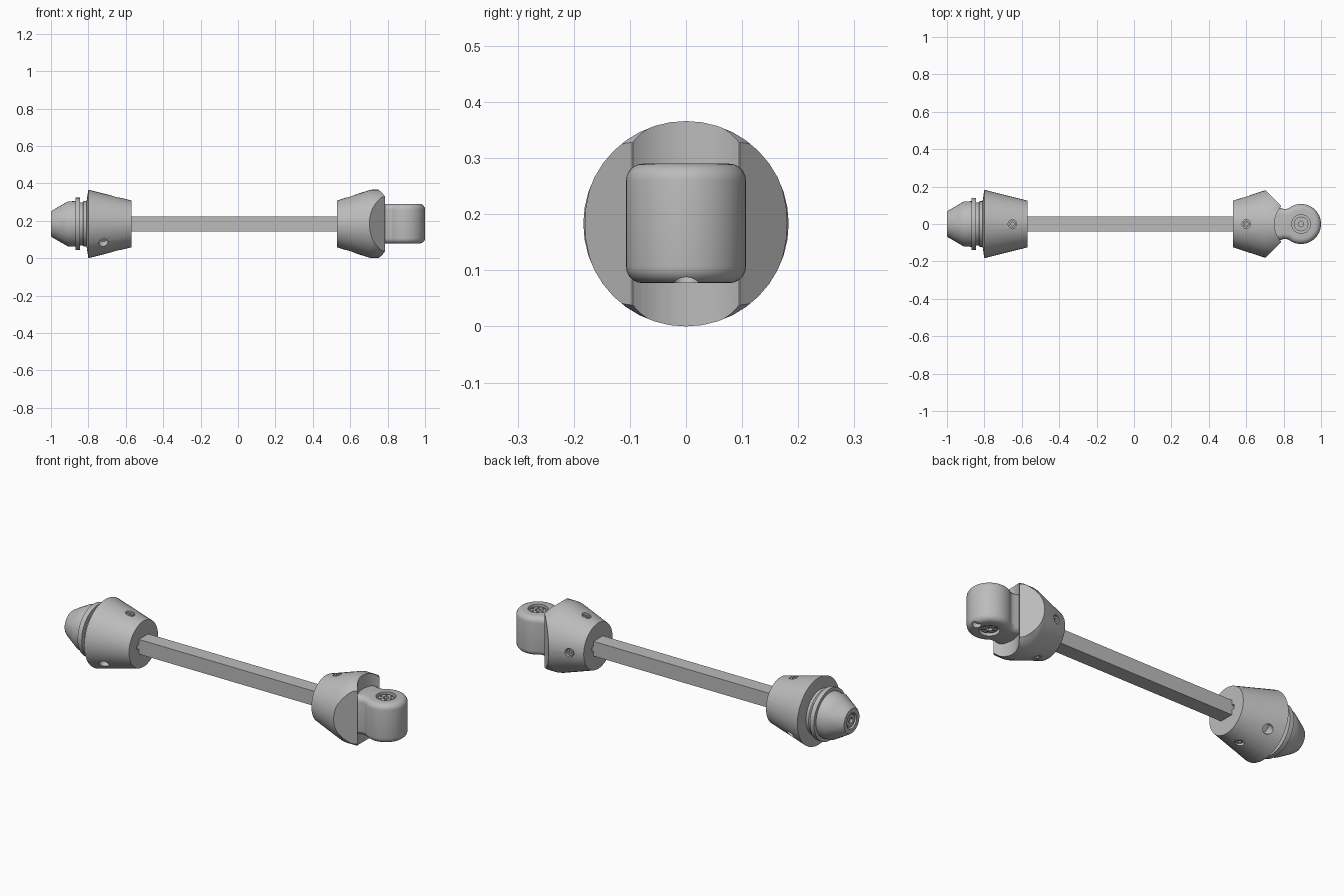
import bpy, bmesh, math
from mathutils import Vector, Matrix

AXIS = 0.183  # height of the main axis
scene = bpy.context.scene
if "Cube" in bpy.data.objects:
    bpy.data.objects.remove(bpy.data.objects["Cube"], do_unlink=True)

grey = bpy.data.materials.new("machined_grey")
grey.use_nodes = True
GREY = (0.5, 0.5, 0.5, 1)
grey.diffuse_color = GREY
grey.node_tree.nodes["Principled BSDF"].inputs["Base Color"].default_value = GREY


def finish(bm, name):
    bmesh.ops.remove_doubles(bm, verts=bm.verts, dist=1e-5)
    bmesh.ops.recalc_face_normals(bm, faces=bm.faces)
    mesh = bpy.data.meshes.new(name)
    bm.to_mesh(mesh)
    bm.free()
    mesh.materials.append(grey)
    obj = bpy.data.objects.new(name, mesh)
    scene.collection.objects.link(obj)
    return obj


def lathe(name, profile, steps=40):
    """Spin (x, radius) points around the main axis."""
    bm = bmesh.new()
    verts = [bm.verts.new((x, 0, AXIS + r)) for x, r in profile]
    edges = [bm.edges.new(pair) for pair in zip(verts, verts[1:])]
    bmesh.ops.spin(bm, geom=verts + edges, cent=(0, 0, AXIS), axis=(1, 0, 0),
                   angle=math.tau, steps=steps)
    return finish(bm, name)


def cylinder(name, centre, direction, radius, length, sides=24, stretch=1):
    bm = bmesh.new()
    turn = Vector(direction).to_track_quat('Z', 'X').to_matrix().to_4x4()
    place = Matrix.Translation(centre) @ turn @ Matrix.Diagonal((1, stretch, 1, 1))
    bmesh.ops.create_cone(bm, cap_ends=True, segments=sides, radius1=radius,
                          radius2=radius, depth=length, matrix=place)
    return finish(bm, name)


def box(name, centre, size):
    bm = bmesh.new()
    bmesh.ops.create_cube(bm, size=1, matrix=Matrix.Translation(centre)
                          @ Matrix.Diagonal((*size, 1)))
    return finish(bm, name)


def prism(name, outline, low, high, rounding=0):
    """Extrude an (x, y) outline upwards, rounding its rims."""
    bm = bmesh.new()
    face = bm.faces.new([bm.verts.new((x, y, low)) for x, y in outline])
    new = bmesh.ops.extrude_face_region(bm, geom=[face])["geom"]
    bmesh.ops.translate(bm, verts=[v for v in new if isinstance(v, bmesh.types.BMVert)],
                        vec=(0, 0, high - low))
    if rounding:
        rims = [e for e in bm.edges if abs(e.verts[0].co.z - e.verts[1].co.z) < 1e-6]
        bmesh.ops.bevel(bm, geom=rims, offset=rounding, segments=5, profile=0.5,
                        affect='EDGES')
    return finish(bm, name)


def cut(obj, cutters):
    for cutter in cutters:
        mod = obj.modifiers.new("cut", 'BOOLEAN')
        mod.operation, mod.solver, mod.object = 'DIFFERENCE', 'EXACT', cutter
        with bpy.context.temp_override(object=obj, active_object=obj):
            bpy.ops.object.modifier_apply(modifier=mod.name)
        bpy.data.objects.remove(cutter, do_unlink=True)


def at(x, direction, radius):
    return Vector((x, 0, AXIS)) + Vector(direction).normalized() * radius


def set_screw(name, body, x, direction, surface):
    """Sunken grub screw with a hexagonal socket."""
    cut(body, [cylinder("hole", at(x, direction, surface), direction, 0.023, 0.05)])
    screw = cylinder(name, at(x, direction, surface - 0.02), direction, 0.018, 0.03)
    cut(screw, [cylinder("socket", at(x, direction, surface), direction, 0.01, 0.03, 6)])


UP, DOWN, BACK = (0, 0, 1), (0, 0, -1), (0, 1, 0)

# Square bar
box("square_bar", (-0.02, 0, AXIS), (1.17, 0.08, 0.08))

# Tapered collar with side holes and grub screws
collar = lathe("tapered_collar", [(-0.81, 0), (-0.81, 0.12), (-0.80, 0.183),
                                  (-0.57, 0.125), (-0.57, 0)])
cut(collar, [box("key_slot", (-0.57, 0, AXIS), (0.08, 0.11, 0.024))])
for side in (-1, 1):
    d = (0, side * 0.78, -0.62)
    cut(collar, [cylinder("hole", at(-0.72, d, 0.16), d, 0.025, 0.08)])
set_screw("collar_top_screw", collar, -0.65, UP, 0.145)
set_screw("collar_bottom_screw", collar, -0.65, DOWN, 0.145)

# Stepped nose with flange and six notches
nose = lathe("stepped_nose", [(-1, 0), (-1, 0.066), (-0.99, 0.074), (-0.91, 0.12),
                              (-0.87, 0.122), (-0.87, 0.14), (-0.845, 0.14),
                              (-0.845, 0.115), (-0.83, 0.115), (-0.825, 0.122),
                              (-0.80, 0.122), (-0.80, 0)])
for i in range(6):
    a = math.tau * i / 6
    d = Vector((0, -math.cos(a), math.sin(a)))
    notch = cylinder("notch", (0, 0, 0), UP, 0.022, 0.06, 20, 1.6)
    side = Vector((1, 0, 0)).cross(d)
    basis = Matrix(((1, 0, 0), side, d)).transposed().to_4x4()
    notch.data.transform(Matrix.Translation(at(-0.95, d, 0.106)) @ basis)
    cut(nose, [notch])
cut(nose, [cylinder("bore", (-1, 0, AXIS), (1, 0, 0), 0.042, 0.04)])
end_screw = cylinder("nose_end_screw", (-0.985, 0, AXIS), (1, 0, 0), 0.034, 0.02)
cut(end_screw, [cylinder("socket", (-0.995, 0, AXIS), (1, 0, 0), 0.018, 0.03, 6)])

# Fork body: angled flats on both sides and a hollow for the knuckle
fork = lathe("fork_body", [(0.53, 0), (0.53, 0.125), (0.70, 0.180), (0.715, 0.183),
                           (0.768, 0.183), (0.787, 0.174), (0.787, 0)])
for side in (-1, 1):
    wedge = [(0.66, 0.223), (0.80, 0.083), (0.80, 0.3), (0.66, 0.3)]
    cut(fork, [prism("flat", [(x, side * y) for x, y in wedge], -0.1, 0.5)])
cut(fork, [cylinder("hollow", (0.893, 0, AXIS), UP, 0.142, 0.6, 64),
           box("key_slot", (0.53, 0, AXIS), (0.08, 0.11, 0.024))])
for name, d in (("top", UP), ("bottom", DOWN), ("back", BACK)):
    set_screw("fork_" + name + "_screw", fork, 0.60, d, 0.147)

# Knuckle: rounded eye with a waisted neck
outline = [(0.72, -0.085), (0.785, -0.085), (0.80, -0.08)]
for i in range(33):
    a = math.radians(-130 + 260 * i / 32)
    outline.append((0.893 + 0.107 * math.cos(a), 0.107 * math.sin(a)))
outline += [(0.80, 0.08), (0.785, 0.085), (0.72, 0.085)]
knuckle = prism("knuckle", outline, 0.077, 0.29, 0.03)
for name, d, z in (("top", UP, 0.29), ("bottom", DOWN, 0.077)):
    cut(knuckle, [cylinder("bore", (0.893, 0, z), d, 0.05, 0.04, 32)])
    inward = -0.016 * d[2]
    bolt = cylinder(name + "_bolt", (0.893, 0, z + inward), d, 0.039, 0.016, 32)
    cut(bolt, [cylinder("socket", (0.893, 0, z), d, 0.016, 0.04, 6)])
    for i in range(6):
        a = math.tau * i / 6
        spot = (0.893 + 0.029 * math.cos(a), 0.029 * math.sin(a), z)
        cut(bolt, [cylinder("dimple", spot, d, 0.006, 0.024, 10)])
cut(knuckle, [cylinder("hole", (0.972, 0, 0.08), (0.3, 0, -1), 0.022, 0.05)])

# Smooth round surfaces, crisp edges
for obj in scene.objects:
    if obj.type == 'MESH':
        bpy.ops.object.select_all(action='DESELECT')
        obj.select_set(True)
        bpy.context.view_layer.objects.active = obj
        bpy.ops.object.shade_smooth_by_angle(angle=math.radians(30))
